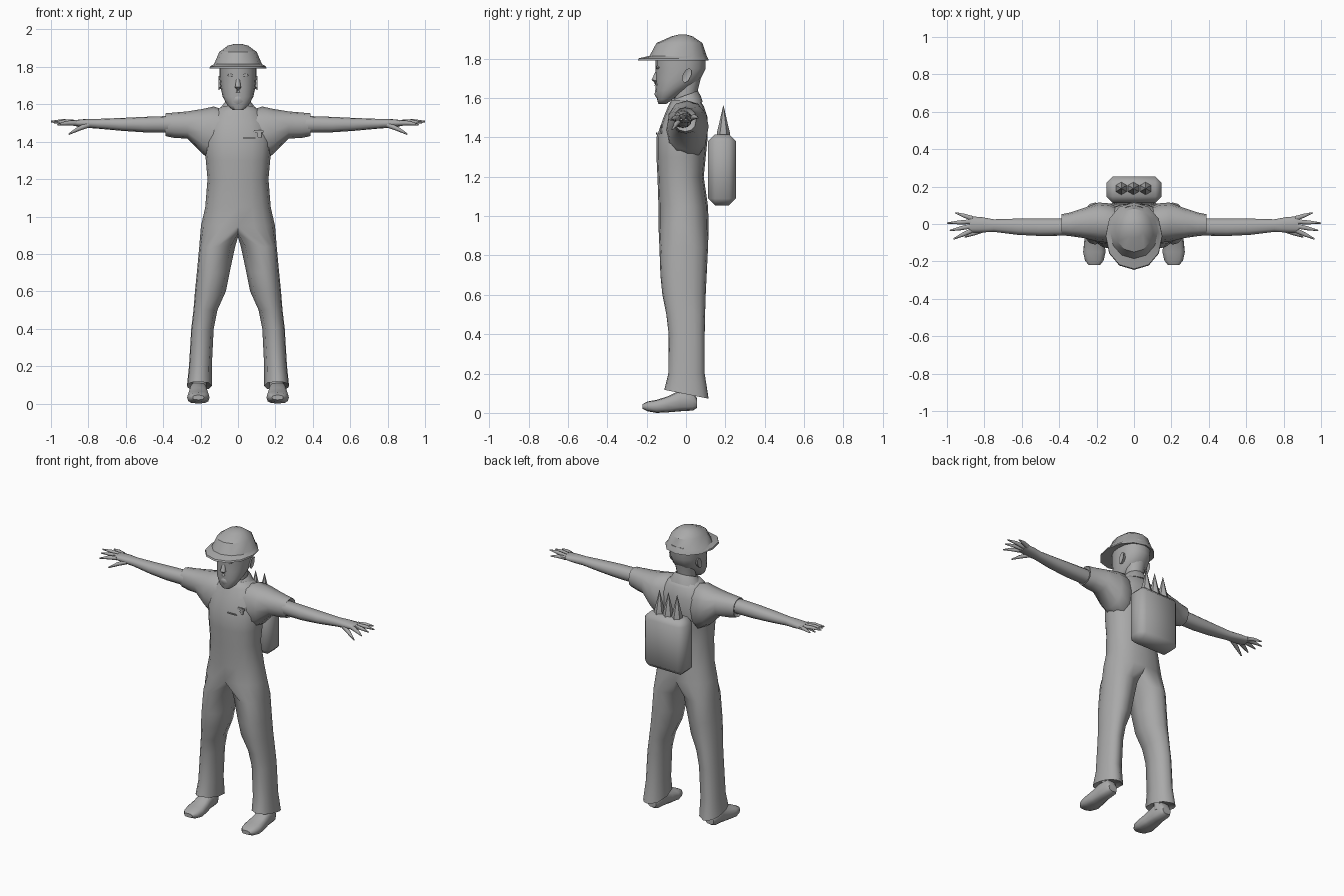
import bpy, bmesh, math
from mathutils import Vector

cube = bpy.data.objects.get("Cube")
if cube:
    bpy.data.objects.remove(cube, do_unlink=True)

grey = bpy.data.materials.new("plain grey")
GREY = (0.4, 0.4, 0.4, 1)
grey.diffuse_color = GREY
grey.use_nodes = True
grey.node_tree.nodes["Principled BSDF"].inputs["Base Color"].default_value = GREY


def oval(a0, a1, b0, b1, angles, power=2.3):
    """Rounded outline between a0..a1 and b0..b1, as 2D points."""
    pts = []
    for t in angles:
        c, s = math.cos(t), math.sin(t)
        u = math.copysign(abs(c) ** (2 / power), c)
        v = math.copysign(abs(s) ** (2 / power), s)
        pts.append(((a0 + a1) / 2 + u * (a1 - a0) / 2, (b0 + b1) / 2 + v * (b1 - b0) / 2))
    return pts


def turn(n):
    return [2 * math.pi * i / n - math.pi / 2 for i in range(n)]


def loft(bm, rings, start=True, end=True):
    rows = [[bm.verts.new(p) for p in r] for r in rings]
    n = len(rows[0])
    for a, b in zip(rows, rows[1:]):
        for i in range(n):
            j = (i + 1) % n
            bm.faces.new((a[i], a[j], b[j], b[i]))
    if start:
        bm.faces.new(rows[0])
    if end:
        bm.faces.new(rows[-1])


def finish(bm, name, angle=50, mirror=False):
    bmesh.ops.remove_doubles(bm, verts=bm.verts, dist=0.0005)
    bmesh.ops.recalc_face_normals(bm, faces=bm.faces)
    me = bpy.data.meshes.new(name)
    bm.to_mesh(me)
    bm.free()
    me.materials.append(grey)
    ob = bpy.data.objects.new(name, me)
    bpy.context.collection.objects.link(ob)
    if mirror:
        ob.modifiers.new("mirror", "MIRROR").use_bisect_axis[0] = False
    bpy.ops.object.select_all(action="DESELECT")
    ob.select_set(True)
    bpy.context.view_layer.objects.active = ob
    bpy.ops.object.shade_smooth_by_angle(angle=math.radians(angle))
    return ob


def level(z, rx, y0, y1, n=16, power=2.3, tilt=0):
    """Horizontal ring, starting at the front centre."""
    return [Vector((x, y, z + tilt * y)) for x, y in oval(-rx, rx, y0, y1, turn(n), power)]


def upright(x, z0, z1, y0, y1, n=12):
    """Ring across the arm."""
    return [Vector((x, y, z)) for y, z in oval(y0, y1, z0, z1, turn(n))]


def tube(bm, points, radii, n=6):
    rings = []
    for i, p in enumerate(points):
        d = Vector(points[min(i + 1, len(points) - 1)]) - Vector(points[max(i - 1, 0)])
        q = d.to_track_quat("Z", "Y")
        rings.append([Vector(p) + q @ Vector((math.cos(t), math.sin(t), 0)) * radii[i]
                      for t in turn(n)])
    loft(bm, rings)


# Overalls: torso and trouser legs in one skin, joined at the crotch
bm = bmesh.new()
torso = [level(*r) for r in [
    (0.95, 0.198, -0.14, 0.115), (1.05, 0.175, -0.14, 0.112), (1.2, 0.163, -0.145, 0.09),
    (1.3, 0.172, -0.15, 0.1), (1.4, 0.18, -0.15, 0.11), (1.5, 0.165, -0.115, 0.11),
    (1.56, 0.125, -0.09, 0.09), (1.59, 0.085, -0.075, 0.07)]]
loft(bm, torso, start=False)
hips = torso[0]
seam = [Vector((0, y, z)) for y, z in ((0.06, 0.91), (-0.01, 0.89), (-0.08, 0.91))]
leg_angles = [math.pi * (i / 8 - 0.5) for i in range(9)] + [math.pi * k for k in (0.75, 1, 1.25)]
leg = [hips[:9] + seam]
for z, xi, xo, y0, y1 in [
        (0.84, 0.015, 0.207, -0.135, 0.112), (0.7, 0.045, 0.22, -0.13, 0.105),
        (0.6, 0.065, 0.23, -0.12, 0.1), (0.5, 0.11, 0.238, -0.1, 0.097),
        (0.4, 0.13, 0.25, -0.088, 0.095), (0.2, 0.14, 0.262, -0.09, 0.095),
        (0.095, 0.14, 0.273, -0.11, 0.115), (0.11, 0.15, 0.262, -0.09, 0.09)]:
    tilt = -0.2 if z < 0.15 else 0
    leg.append([Vector((x, y, z + tilt * y)) for x, y in oval(xi, xo, y0, y1, leg_angles)])
for s in (1, -1):
    loft(bm, [[Vector((s * p.x, p.y, p.z)) for p in r] for r in leg], start=False)
finish(bm, "overalls", 60)

# Short sleeves with a turned-in hem
bm = bmesh.new()
loft(bm, [upright(*r) for r in [
    (0.09, 1.3, 1.575, -0.1, 0.09), (0.13, 1.29, 1.588, -0.1, 0.11),
    (0.19, 1.335, 1.575, -0.095, 0.115), (0.27, 1.417, 1.562, -0.075, 0.085),
    (0.34, 1.42, 1.556, -0.065, 0.062), (0.387, 1.43, 1.552, -0.06, 0.052),
    (0.375, 1.44, 1.542, -0.055, 0.042)]])
finish(bm, "sleeves", 60, True)

# Bare arms and hands
bm = bmesh.new()
loft(bm, [upright(*r) for r in [
    (0.35, 1.448, 1.538, -0.062, 0.03), (0.5, 1.45, 1.533, -0.064, 0.03),
    (0.62, 1.458, 1.527, -0.058, 0.029), (0.75, 1.47, 1.522, -0.042, 0.025),
    (0.81, 1.474, 1.522, -0.045, 0.036), (0.88, 1.485, 1.515, -0.046, 0.042)]])
finish(bm, "arms", 60, True)

bm = bmesh.new()
for root, tip in [((0.87, -0.036, 1.5), (0.965, -0.08, 1.49)),
                  ((0.875, -0.012, 1.502), (0.985, -0.035, 1.502)),
                  ((0.875, 0.012, 1.502), (1.0, 0.005, 1.508)),
                  ((0.865, 0.03, 1.5), (0.955, 0.06, 1.5)),
                  ((0.8, -0.03, 1.49), (0.905, -0.07, 1.44))]:
    mid = (Vector(root) + Vector(tip)) / 2 + Vector((0, 0, 0.004))
    tube(bm, [root, mid, tip], [0.015, 0.012, 0.004])
finish(bm, "fingers", 60, True)

# Collar and neck
bm = bmesh.new()
loft(bm, [level(*r, 12, 2, 0.35) for r in [
    (1.55, 0.115, -0.095, 0.085), (1.585, 0.092, -0.085, 0.075),
    (1.615, 0.068, -0.065, 0.06), (1.6, 0.06, -0.055, 0.052)]])
finish(bm, "collar", 35)
bm = bmesh.new()
loft(bm, [level(*r, 12, 2) for r in [
    (1.55, 0.06, -0.06, 0.055), (1.64, 0.058, -0.06, 0.06), (1.74, 0.07, -0.05, 0.085)]])
finish(bm, "neck", 60)

# Head with nose, ears and eyes
bm = bmesh.new()
loft(bm, [level(*r, 16, 2.2) for r in [
    (1.57, 0.028, -0.14, -0.1), (1.592, 0.055, -0.147, -0.07), (1.64, 0.082, -0.155, 0.0),
    (1.69, 0.093, -0.152, 0.07), (1.75, 0.1, -0.155, 0.1), (1.83, 0.1, -0.155, 0.1)]])
tube(bm, [(0, -0.14, 1.75), (0, -0.157, 1.69), (0, -0.15, 1.665)], [0.008, 0.018, 0.012])
tube(bm, [(0, -0.145, 1.628), (0, -0.158, 1.63)], [0.03, 0.012])
finish(bm, "head", 60)
bm = bmesh.new()
loft(bm, [[Vector((x, y + (z - 1.7) * 0.3, z)) for y, z in oval(-0.022 * k, 0.022 * k, 1.715 - 0.038 * k,
          1.715 + 0.038 * k, turn(8), 2)] for x, k in ((0.08, 0.7), (0.104, 1), (0.1, 0.6))])
finish(bm, "ears", 40, True)
bm = bmesh.new()
loft(bm, [[Vector((x, y, z)) for x, z in oval(0.04 - r, 0.04 + r, 1.755 - r / 2, 1.755 + r / 2, turn(8), 2)]
          for y, r in ((-0.12, 0.018), (-0.149, 0.015), (-0.152, 0.006))])
finish(bm, "eyes", 40, True)

# Helmet: faceted dome and brim
bm = bmesh.new()
loft(bm, [level(*r, 12, 2.1) for r in [
    (1.8, 0.118, -0.17, 0.09), (1.792, 0.152, -0.245, 0.115), (1.802, 0.15, -0.24, 0.112),
    (1.815, 0.128, -0.185, 0.105), (1.88, 0.1, -0.15, 0.083), (1.913, 0.055, -0.075, 0.035),
    (1.922, 0.022, -0.04, 0.005)]])
finish(bm, "helmet", 35)

# Shoes, lofted from heel to toe
bm = bmesh.new()
for rings in [[(0.055, 0.03, 0.025, 0.075), (0.035, 0.043, 0.012, 0.11), (-0.03, 0.046, 0.008, 0.115),
               (-0.09, 0.054, 0.003, 0.085), (-0.15, 0.06, 0.0, 0.066), (-0.195, 0.05, 0.008, 0.058),
               (-0.22, 0.03, 0.02, 0.045)]]:
    loft(bm, [[Vector((x, y, z)) for x, z in oval(0.212 - w, 0.212 + w, z0, z1, turn(12), 2.8)]
              for y, w, z0, z1 in rings])
tube(bm, [(0.207, 0.0, 0.06), (0.207, 0.0, 0.2)], [0.042, 0.04], 10)
finish(bm, "shoes", 45, True)

# Backpack: chamfered case with three pointed rods on top
bm = bmesh.new()
bmesh.ops.create_cube(bm, size=1)
for v in bm.verts:
    v.co = Vector((v.co.x * 0.296, v.co.y * 0.14 + 0.183, v.co.z * 0.36 + 1.235))
bmesh.ops.bevel(bm, geom=bm.edges[:], offset=0.034, segments=1, affect="EDGES")
finish(bm, "backpack_case", 50)
bm = bmesh.new()
for x in (-0.068, -0.003, 0.062):
    tube(bm, [(x, 0.19, z) for z in (1.4, 1.425, 1.47, 1.562)], [0.035, 0.033, 0.022, 0.001])
finish(bm, "backpack_rods", 50)

# Bib: top edge, pocket badge and strap buttons as thin plates
bm = bmesh.new()
for x, z, w, h, y in [(0.06, 1.42, 0.035, 0.004, -0.15), (0.11, 1.455, 0.028, 0.008, -0.124),
                      (0.115, 1.44, 0.012, 0.02, -0.127)]:
    loft(bm, [[Vector((px, yy, pz)) for px, pz in oval(x - w, x + w, z - h, z + h, turn(8), 4)]
              for yy in (y + 0.004, y - 0.002)])
finish(bm, "pocket_badge", 30)
